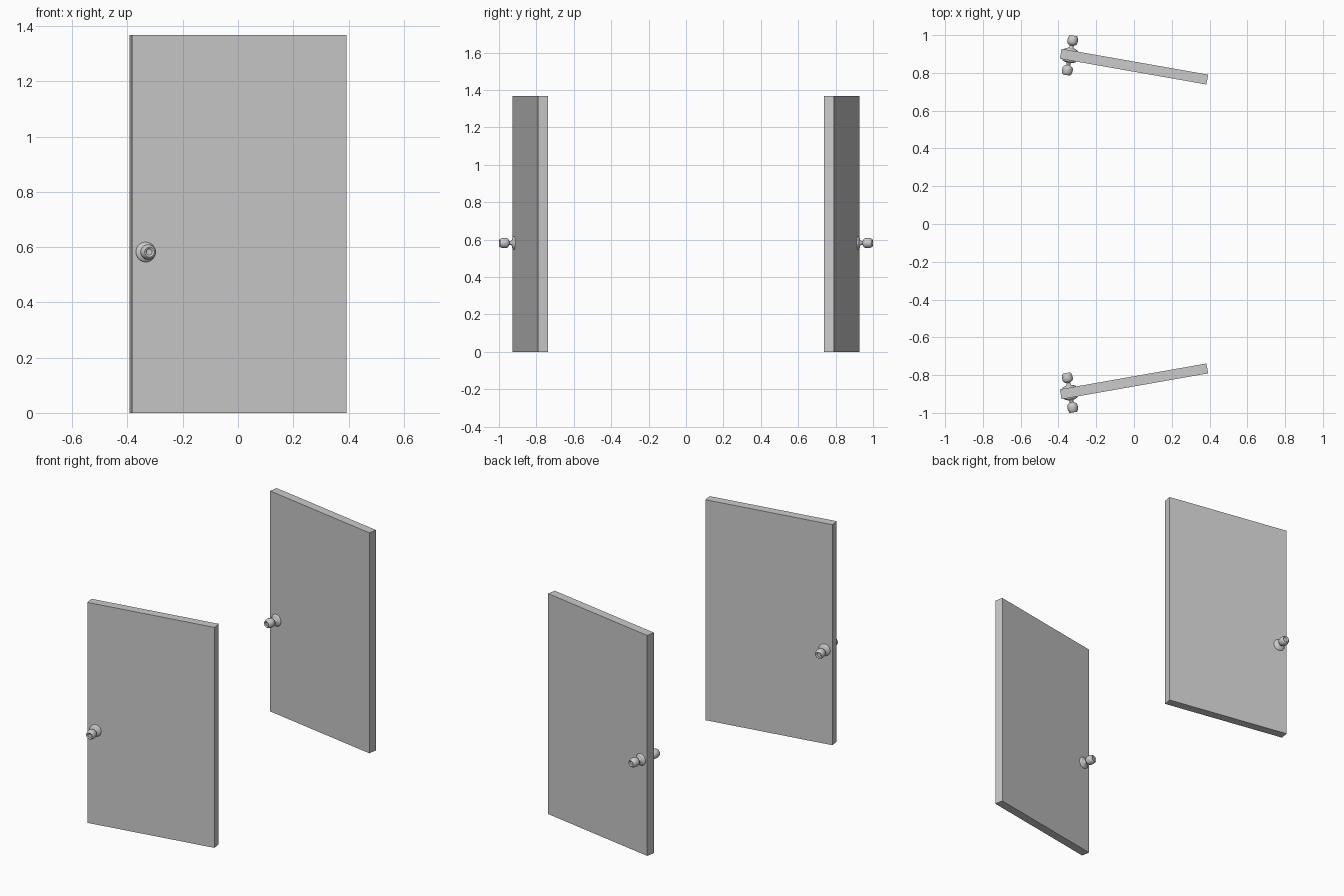
import bpy, bmesh, math
from mathutils import Matrix, Vector

if "Cube" in bpy.data.objects:
    bpy.data.objects.remove(bpy.data.objects["Cube"])

HEIGHT, WIDTH, THICK = 1.367, 0.788, 0.053
ANGLE = math.radians(10)
KNOB_U, KNOB_Z = -0.344, 0.582

# (radius, distance from the door's middle plane), wall plate to dished knob face
PROFILE = [(0.036, 0.024), (0.036, 0.029), (0.033, 0.033), (0.022, 0.037),
           (0.014, 0.039), (0.011, 0.042), (0.010, 0.052), (0.014, 0.055),
           (0.022, 0.059), (0.0265, 0.066), (0.028, 0.075), (0.0275, 0.087),
           (0.025, 0.097), (0.021, 0.104), (0.018, 0.106), (0.014, 0.105),
           (0.011, 0.101), (0.0, 0.100)]


def finish(name, bm, matrix):
    mesh = bpy.data.meshes.new(name)
    bmesh.ops.recalc_face_normals(bm, faces=bm.faces)
    bm.to_mesh(mesh)
    bm.free()
    obj = bpy.data.objects.new(name, mesh)
    bpy.context.collection.objects.link(obj)
    obj.matrix_world = matrix
    return obj


def panel(name, matrix):
    bm = bmesh.new()
    bmesh.ops.create_cube(bm, size=1)
    bmesh.ops.scale(bm, vec=(WIDTH, THICK, HEIGHT), verts=bm.verts)
    bmesh.ops.translate(bm, vec=(0, 0, HEIGHT / 2), verts=bm.verts)
    return finish(name, bm, matrix)


def knob(name, matrix, side):
    # Spin the profile around the local y axis
    bm = bmesh.new()
    verts = [bm.verts.new((r, d * side, 0)) for r, d in PROFILE]
    edges = [bm.edges.new(pair) for pair in zip(verts, verts[1:])]
    bmesh.ops.spin(bm, geom=verts + edges, cent=(0, 0, 0), axis=(0, 1, 0),
                   angle=math.tau, steps=32, use_merge=True)
    bmesh.ops.remove_doubles(bm, verts=bm.verts, dist=1e-5)
    # Close the hidden back of the plate
    bmesh.ops.holes_fill(bm, edges=[e for e in bm.edges if e.is_boundary], sides=0)
    obj = finish(name, bm, matrix @ Matrix.Translation((KNOB_U, 0, KNOB_Z)))
    bpy.ops.object.select_all(action='DESELECT')
    obj.select_set(True)
    bpy.context.view_layer.objects.active = obj
    bpy.ops.object.shade_smooth_by_angle(angle=math.radians(40))


# Two doors mirrored across y, each with a knob on both faces
for label, s in (("front", -1), ("back", 1)):
    place = Matrix.Translation(Vector((0, s * 0.833, 0))) @ Matrix.Rotation(-s * ANGLE, 4, 'Z')
    panel(f"{label}_door_panel", place)
    knob(f"{label}_door_outer_knob", place, s)
    knob(f"{label}_door_inner_knob", place, -s)
